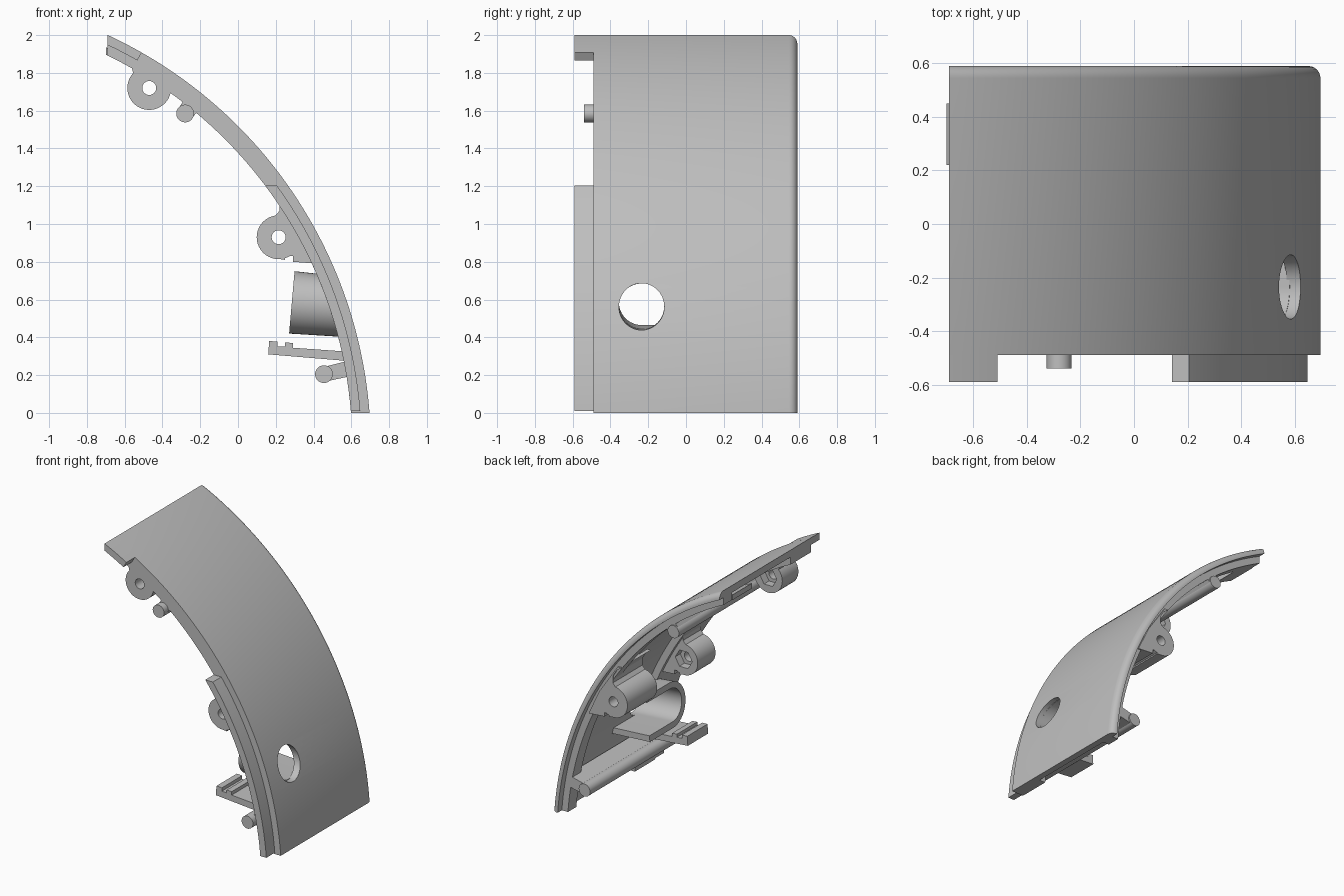
import bpy, bmesh, math

if "Cube" in bpy.data.objects:
    bpy.data.objects.remove(bpy.data.objects["Cube"])

grey = bpy.data.materials.new("plain grey")
grey.use_nodes = True
grey.diffuse_color = (0.52, 0.52, 0.52, 1)
grey.node_tree.nodes["Principled BSDF"].inputs["Base Color"].default_value = (0.52, 0.52, 0.52, 1)

# Axis and radii of the curved wall
CX, CZ = -1.70, -0.18
R_OUT, R_MID, R_IN = 2.403, 2.355, 2.305
X_TOP = -0.69


def finish(bm, name):
    bmesh.ops.recalc_face_normals(bm, faces=bm.faces)
    mesh = bpy.data.meshes.new(name)
    bm.to_mesh(mesh)
    bm.free()
    obj = bpy.data.objects.new(name, mesh)
    bpy.context.collection.objects.link(obj)
    mesh.materials.append(grey)
    return obj


def at_z(z):
    return lambda r: math.asin((z - CZ) / r)


def at_x(x):
    return lambda r: math.acos((x - CX) / r)


def sweep(name, section, start, end, steps=64):
    """Sweep an (r, y) section along the wall arc; the ends depend on the radius."""
    bm = bmesh.new()
    rows = []
    for i in range(steps + 1):
        row = []
        for r, y in section:
            a = start(r) + (end(r) - start(r)) * i / steps
            row.append(bm.verts.new((CX + r * math.cos(a), y, CZ + r * math.sin(a))))
        rows.append(row)
    n = len(section)
    for a, b in zip(rows, rows[1:]):
        for j in range(n):
            k = (j + 1) % n
            bm.faces.new((a[j], a[k], b[k], b[j]))
    bm.faces.new(rows[0])
    bm.faces.new(rows[-1])
    return finish(bm, name)


def band(name, r0, r1, y0, y1, start, end):
    return sweep(name, [(r0, y0), (r1, y0), (r1, y1), (r0, y1)], start, end)


def prism(name, points, y0, y1):
    """Extrude an (x, z) profile along y."""
    bm = bmesh.new()
    face = bm.faces.new([bm.verts.new((x, y0, z)) for x, z in points])
    new = bmesh.ops.extrude_face_region(bm, geom=[face])["geom"]
    moved = [v for v in new if isinstance(v, bmesh.types.BMVert)]
    bmesh.ops.translate(bm, verts=moved, vec=(0, y1 - y0, 0))
    return finish(bm, name)


def circle(x, z, r, n=32):
    return [(x + r * math.cos(math.tau * i / n), z + r * math.sin(math.tau * i / n)) for i in range(n)]


def cut(objs, cutter):
    for obj in objs:
        mod = obj.modifiers.new("cut", "BOOLEAN")
        mod.operation = "DIFFERENCE"
        mod.solver = "EXACT"
        mod.object = cutter
        bpy.context.view_layer.update()
        dg = bpy.context.evaluated_depsgraph_get()
        mesh = bpy.data.meshes.new_from_object(obj.evaluated_get(dg))
        obj.modifiers.clear()
        obj.data = mesh
    bpy.data.objects.remove(cutter)


# Curved wall with a rounded rear outer edge
BACK, FRONT, ROUND = 0.59, -0.49, 0.045
bottom, top = at_z(0), at_x(X_TOP)
section = [(R_MID, FRONT), (R_OUT, FRONT)]
for i in range(7):
    a = math.pi / 2 * i / 6
    section.append((R_OUT - ROUND + ROUND * math.cos(a), BACK - ROUND + ROUND * math.sin(a)))
section.append((R_MID, BACK))
wall = sweep("curved_wall", section, bottom, top)

# Inner bands, joint lip, joint tongue and end tab
front_band = band("front_inner_band", R_IN, R_MID, FRONT, -0.25, bottom, top)
band("rear_inner_band", R_IN, R_MID, 0.44, 0.54, bottom, top)
band("front_joint_lip", R_IN, R_MID, -0.59, FRONT, at_z(0.01), at_z(1.205))
tongue_start = at_x(-0.51)(R_OUT)
band("front_joint_tongue", R_MID, R_OUT, -0.59, FRONT, lambda r: tongue_start, top)
band("top_end_tab", R_IN, R_MID - 0.015, 0.22, 0.45, at_x(-0.54), at_x(-0.70))

# Round opening through the wall, tilted like the sleeve
TILT, HY, HZ, HX = math.radians(5), -0.235, 0.565, 0.55
bm = bmesh.new()
bmesh.ops.create_cone(bm, cap_ends=True, segments=48, radius1=0.12, radius2=0.12, depth=0.8)
hole = finish(bm, "opening_cutter")
hole.hide_render = True
hole.rotation_euler = (0, math.pi / 2 + TILT, 0)
hole.location = (HX, HY, HZ)
bpy.context.view_layer.update()
cut([wall, front_band], hole)


# U-shaped sleeve behind the opening, open toward the back
def half_ring(r):
    arc = [(math.pi / 2 + math.pi * i / 24) for i in range(25)]
    pts = [(HY + r * math.cos(a), r * math.sin(a)) for a in arc]
    return [(0.04, r)] + pts + [(0.04, -r)]


profile = half_ring(0.165) + half_ring(0.12)[::-1]
bm = bmesh.new()
inner, outer = [], []
for y, h in profile:
    z_in = 0.585 + h
    x_in = 0.285 + h * math.tan(TILT)
    z_out = z_in - 0.02
    x_out = CX + math.sqrt((R_MID + 0.01) ** 2 - (z_out - CZ) ** 2)
    inner.append(bm.verts.new((x_in, y, z_in)))
    outer.append(bm.verts.new((x_out, y, z_out)))
n = len(profile)
for i in range(n):
    j = (i + 1) % n
    bm.faces.new((inner[i], inner[j], outer[j], outer[i]))
bm.faces.new(inner)
bm.faces.new(outer)
finish(bm, "sleeve")

# Ridged support shelf below the sleeve
prism("ridged_shelf", [(0.16, 0.31), (0.58, 0.275), (0.57, 0.325), (0.29, 0.345), (0.29, 0.37),
                       (0.25, 0.373), (0.25, 0.35), (0.21, 0.353), (0.21, 0.378), (0.165, 0.38)],
      FRONT, -0.25)

# Screw bosses with webs, through holes and hexagonal nut recesses
low_web = [(0.215, 0.815), (0.25, 0.81), (0.25, 0.83), (0.29, 0.83), (0.29, 0.80), (0.42, 0.79),
           (0.33, 0.98), (0.18, 1.2), (0.15, 1.2), (0.19, 1.17), (0.22, 1.12), (0.22, 1.07),
           (0.19, 1.035), (0.2, 0.93)]
high_web = [(-0.55, 1.78), (-0.57, 1.855), (-0.47, 1.80), (-0.35, 1.72), (-0.36, 1.69),
            (-0.37, 1.66), (-0.47, 1.70)]
for name, x, z, web, y0, y1, hexed in (
        ("lower_front_boss", 0.215, 0.93, low_web, FRONT, -0.28, True),
        ("lower_rear_boss", 0.215, 0.93, low_web, 0.2, 0.55, False),
        ("upper_front_boss", -0.47, 1.72, high_web, FRONT, -0.3, True)):
    parts = [prism(name, circle(x, z, 0.116, 40), y0, y1), prism(name + "_web", web, y0, y1)]
    cut(parts, prism("hole_cutter", circle(x, z, 0.037, 24), y0 - 0.1, y1 + 0.1))
    if hexed:
        cut(parts, prism("hex_cutter", circle(x, z, 0.07, 6), y1 - 0.06, y1 + 0.1))

# Long rods joined to the wall by stems
for name, x, z, stem in (
        ("lower_rod", 0.455, 0.205, [(0.46, 0.245), (0.6, 0.28), (0.62, 0.2), (0.46, 0.165)]),
        ("upper_rod", -0.28, 1.585, [(-0.31, 1.62), (-0.27, 1.68), (-0.19, 1.63), (-0.25, 1.55)])):
    prism(name, circle(x, z, 0.047), -0.54, 0.55)
    prism(name + "_stem", stem, FRONT, 0.54)

# Smooth shading with sharp edges kept
bpy.ops.object.select_all(action="DESELECT")
for obj in bpy.context.collection.objects:
    if obj.type == "MESH":
        obj.select_set(True)
        bpy.context.view_layer.objects.active = obj
bpy.ops.object.shade_smooth_by_angle(angle=math.radians(30))
